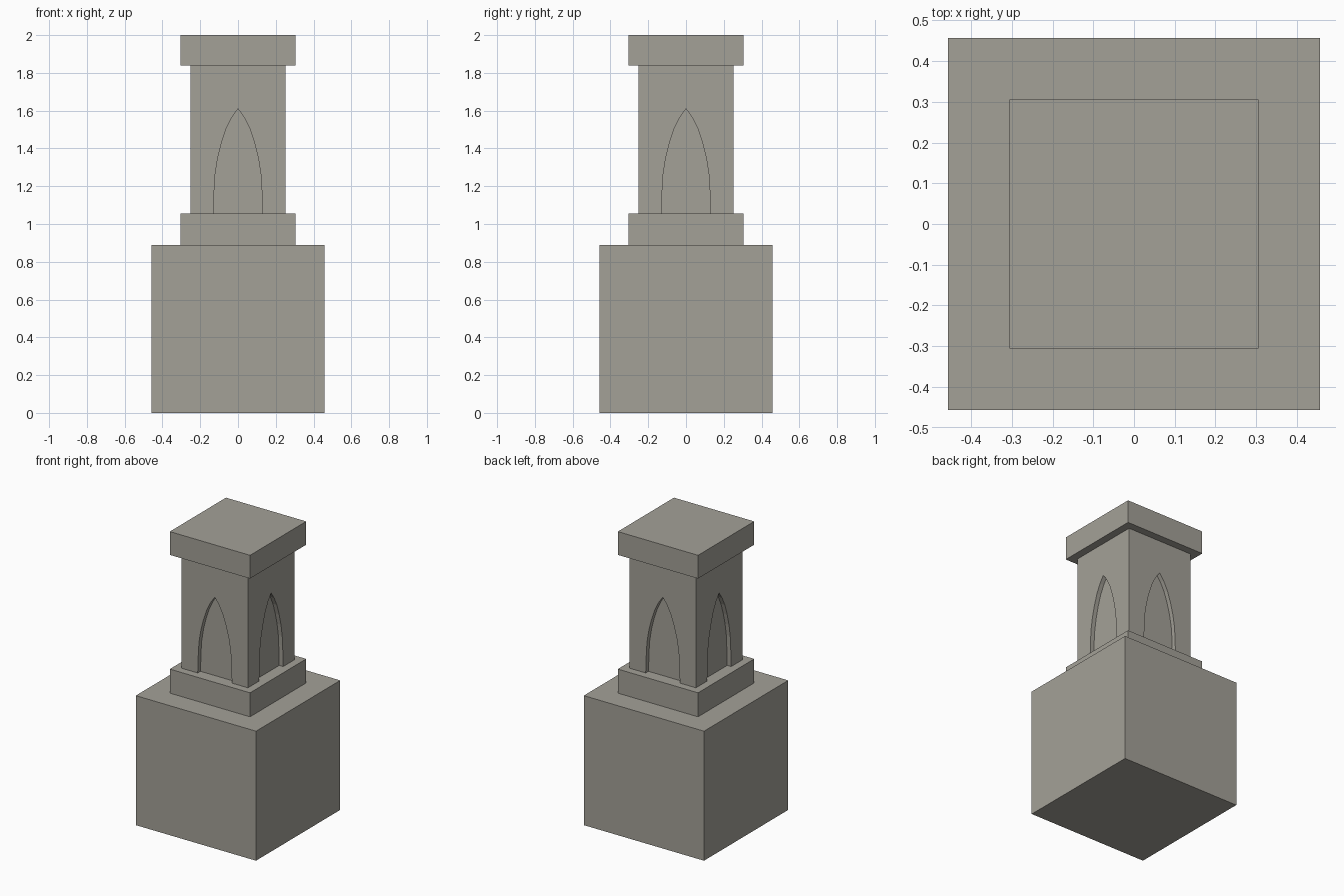
import bpy, bmesh, math
from mathutils import Matrix, Vector

if "Cube" in bpy.data.objects:
    bpy.data.objects.remove(bpy.data.objects["Cube"])

stone = bpy.data.materials.new("warm_grey_stone")
stone.diffuse_color = (0.37, 0.355, 0.313, 1)
stone.use_nodes = True
stone.node_tree.nodes["Principled BSDF"].inputs["Base Color"].default_value = stone.diffuse_color


def new_object(name, bm):
    bmesh.ops.recalc_face_normals(bm, faces=bm.faces)
    mesh = bpy.data.meshes.new(name)
    bm.to_mesh(mesh)
    bm.free()
    mesh.materials.append(stone)
    obj = bpy.data.objects.new(name, mesh)
    bpy.context.collection.objects.link(obj)
    return obj


def block(name, half, z0, z1):
    bm = bmesh.new()
    size = Matrix.Diagonal((2 * half, 2 * half, z1 - z0, 1))
    bmesh.ops.create_cube(bm, size=1, matrix=Matrix.Translation((0, 0, (z0 + z1) / 2)) @ size)
    return new_object(name, bm)


# Stacked square blocks
block("base_block", 0.457, 0, 0.89)
block("lower_plinth", 0.305, 0.89, 1.055)
shaft = block("shaft", 0.252, 1.055, 1.84)
block("cap", 0.305, 1.84, 2.0)

# Pointed-arch cutters, one for each side of the shaft
DEPTH = 0.03
side = [(0.13, 1.0), (0.13, 1.055), (0.125, 1.2), (0.12, 1.27), (0.107, 1.35),
        (0.087, 1.43), (0.062, 1.505), (0.032, 1.565)]
outline = side + [(0, 1.61)] + [(-x, z) for x, z in reversed(side)]
bm = bmesh.new()
for i in range(4):
    turn = Matrix.Rotation(i * math.pi / 2, 4, 'Z')
    face = bm.faces.new([bm.verts.new(turn @ Vector((x, -0.252 + DEPTH, z))) for x, z in outline])
    ext = bmesh.ops.extrude_face_region(bm, geom=[face], use_keep_orig=True)
    verts = [v for v in ext["geom"] if isinstance(v, bmesh.types.BMVert)]
    bmesh.ops.translate(bm, verts=verts, vec=turn @ Vector((0, -0.1, 0)))
cutter = new_object("niche_cutter", bm)
cutter.hide_render = True
cutter.hide_set(True)

# Recessed niches
cut = shaft.modifiers.new("niches", 'BOOLEAN')
cut.operation = 'DIFFERENCE'
cut.solver = 'EXACT'
cut.object = cutter
